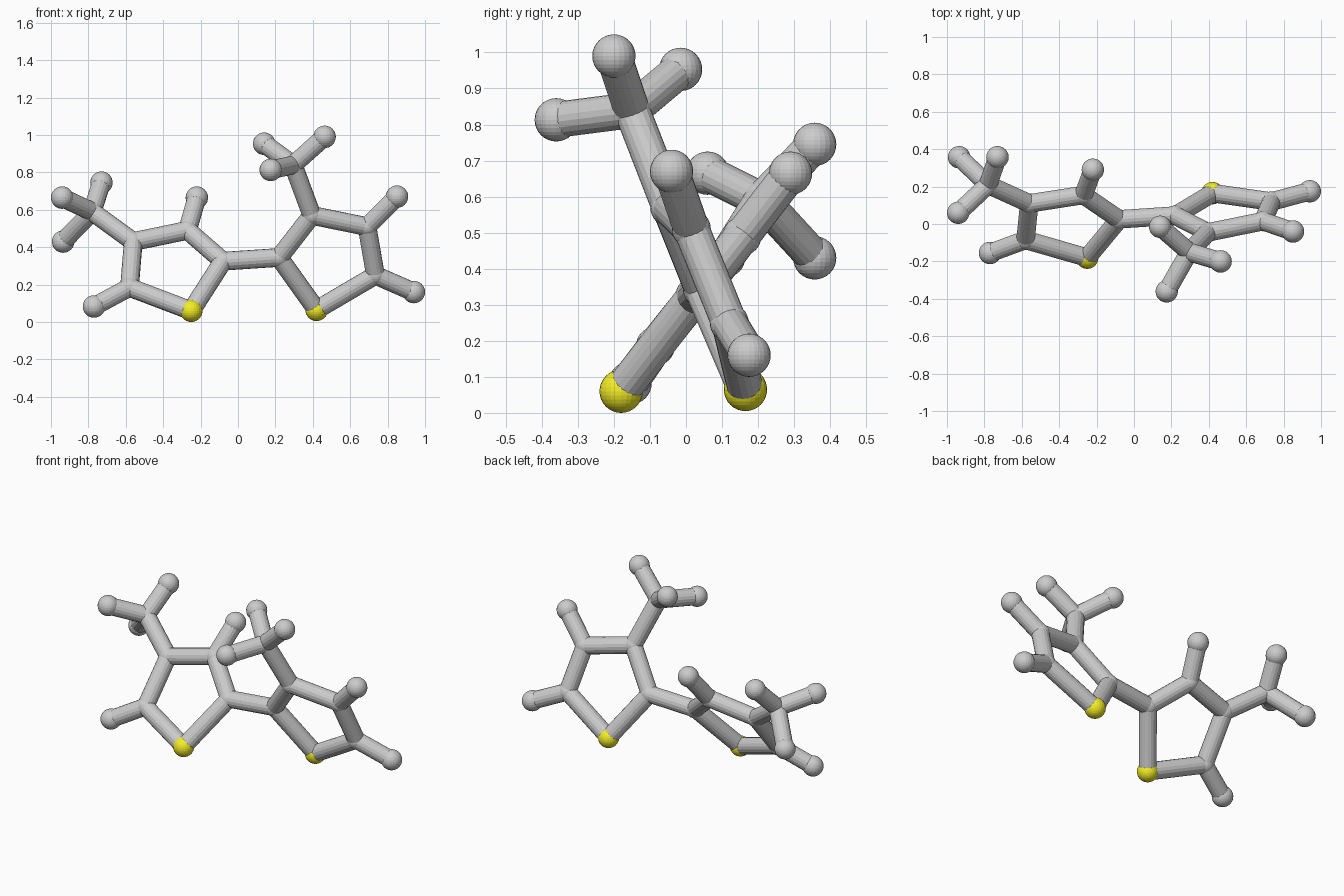
import bpy
from mathutils import Vector

if "Cube" in bpy.data.objects:
    bpy.data.objects.remove(bpy.data.objects["Cube"])

BALL_R, JOINT_R, BOND_R = 0.06, 0.054, 0.05

yellow = bpy.data.materials.new("yellow")
yellow.diffuse_color = (0.9, 0.85, 0.02, 1)
yellow.use_nodes = True
yellow.node_tree.nodes["Principled BSDF"].inputs["Base Color"].default_value = yellow.diffuse_color

# Atom centres: S = sulphur, H = hydrogen, C = carbon joints
atoms = {
    # left ring with its methyl arm
    "S_left": (-0.25, -0.18, 0.06),
    "C_left_link": (-0.08, 0.025, 0.325),
    "C_left_top": (-0.27, 0.155, 0.49),
    "C_left_side": (-0.56, 0.11, 0.43),
    "C_left_low": (-0.58, -0.085, 0.185),
    "C_left_methyl": (-0.78, 0.21, 0.59),
    "H_left_low": (-0.77, -0.155, 0.083),
    "H_left_top": (-0.22, 0.29, 0.665),
    "H_left_methyl_1": (-0.73, 0.357, 0.745),
    "H_left_methyl_2": (-0.94, 0.06, 0.665),
    "H_left_methyl_3": (-0.935, 0.357, 0.43),
    # right ring with its methyl arm
    "S_right": (0.42, 0.165, 0.065),
    "C_right_link": (0.22, 0.045, 0.345),
    "C_right_top": (0.395, -0.045, 0.57),
    "C_right_side": (0.69, 0.015, 0.51),
    "C_right_low": (0.735, 0.12, 0.25),
    "C_right_methyl": (0.295, -0.15, 0.84),
    "H_right_low": (0.94, 0.175, 0.16),
    "H_right_side": (0.85, -0.04, 0.67),
    "H_right_methyl_1": (0.463, -0.20, 0.99),
    "H_right_methyl_2": (0.14, -0.015, 0.953),
    "H_right_methyl_3": (0.175, -0.36, 0.813),
}
pos = {k: Vector(v) for k, v in atoms.items()}
kinds = {"S": "sulphur", "C": "carbon", "H": "hydrogen"}


def bond(a, b):
    """Round stick joining two atoms."""
    d = pos[b] - pos[a]
    bpy.ops.mesh.primitive_cylinder_add(
        vertices=18, radius=BOND_R, depth=d.length,
        location=(pos[a] + pos[b]) / 2,
        rotation=d.to_track_quat('Z', 'Y').to_euler())
    bpy.context.object.name = f"bond_{a[2:]}_to_{b[2:]}"


# Atom balls
for key, p in pos.items():
    bpy.ops.mesh.primitive_uv_sphere_add(
        segments=24, ring_count=16, location=p,
        radius=JOINT_R if key[0] == "C" else BALL_R)
    ob = bpy.context.object
    ob.name = f"{kinds[key[0]]}_{key[2:]}"
    if key[0] == "S":
        ob.data.materials.append(yellow)

# Five-sided rings, methyl arms and the link between rings
for side, arm in (("left", "side"), ("right", "top")):
    ring = [f"S_{side}"] + [f"C_{side}_{n}" for n in ("link", "top", "side", "low")]
    for i in range(5):
        bond(ring[i], ring[(i + 1) % 5])
    free = "top" if arm == "side" else "side"
    for n in ("low", free):
        bond(f"C_{side}_{n}", f"H_{side}_{n}")
    bond(f"C_{side}_{arm}", f"C_{side}_methyl")
    for i in (1, 2, 3):
        bond(f"C_{side}_methyl", f"H_{side}_methyl_{i}")
bond("C_left_link", "C_right_link")
